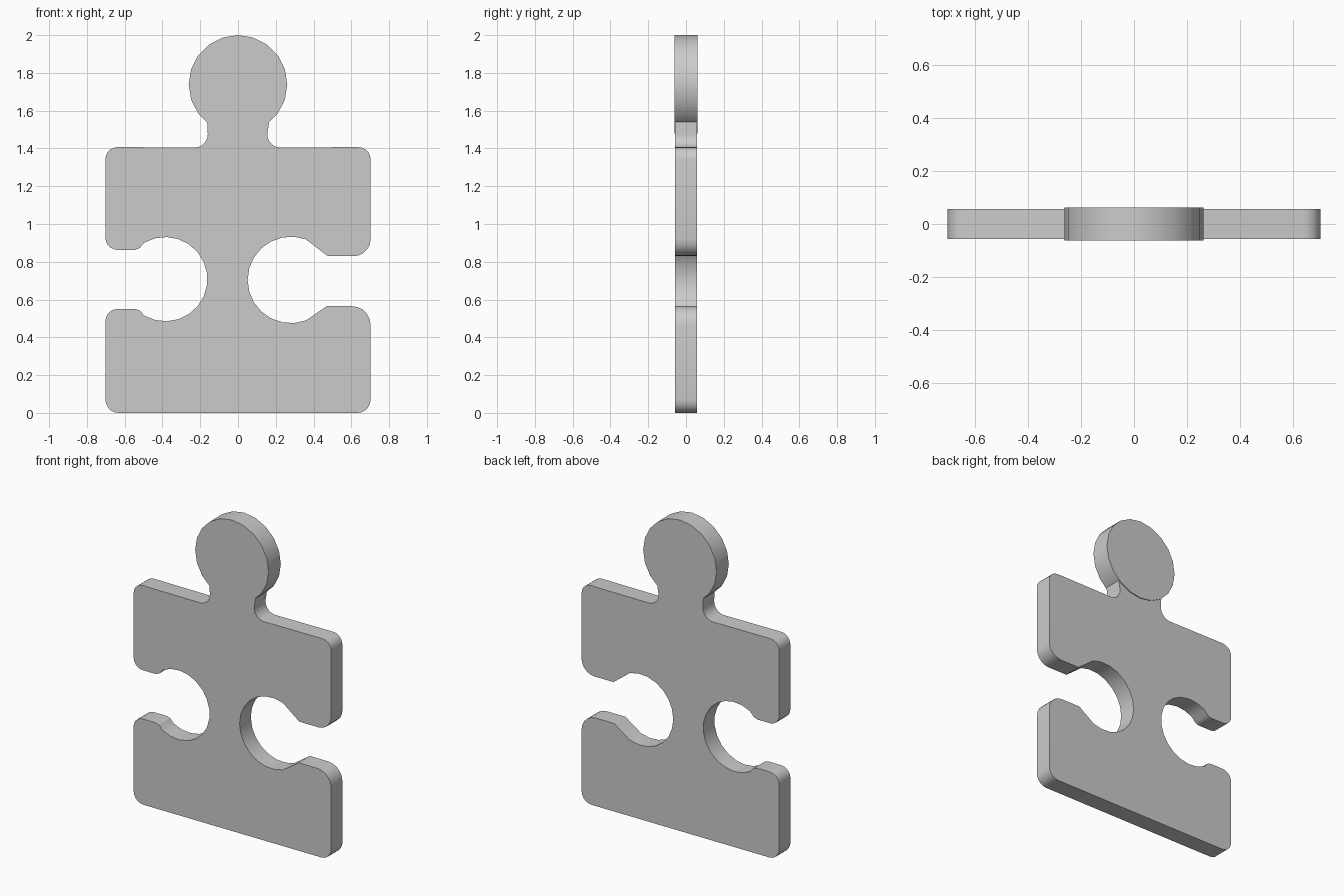
import bpy, bmesh
from math import cos, sin, radians

if "Cube" in bpy.data.objects:
    bpy.data.objects.remove(bpy.data.objects["Cube"])


def arc(cx, cz, r, a0, a1, n=5, rz=None):
    """Points of an arc in the xz plane, from angle a0 to a1 in degrees."""
    rz = rz or r
    angles = [radians(a0 + (a1 - a0) * i / n) for i in range(n + 1)]
    return [(cx + r * cos(a), cz + rz * sin(a)) for a in angles]


def plate(name, outline, y0, y1):
    """Extrude a closed xz outline from y0 to y1."""
    bm = bmesh.new()
    face = bm.faces.new([bm.verts.new((x, y0, z)) for x, z in outline])
    ext = bmesh.ops.extrude_face_region(bm, geom=[face], use_keep_orig=True)
    moved = [g for g in ext["geom"] if isinstance(g, bmesh.types.BMVert)]
    bmesh.ops.translate(bm, verts=moved, vec=(0, y1 - y0, 0))
    bmesh.ops.recalc_face_normals(bm, faces=bm.faces)
    caps = [f for f in bm.faces if len(f.verts) > 4]
    bmesh.ops.triangulate(bm, faces=caps)
    mesh = bpy.data.meshes.new(name)
    bm.to_mesh(mesh)
    bm.free()
    obj = bpy.data.objects.new(name, mesh)
    bpy.context.collection.objects.link(obj)
    bpy.context.view_layer.objects.active = obj
    obj.select_set(True)
    bpy.ops.object.shade_smooth_by_angle(angle=radians(30))
    obj.select_set(False)
    return obj


# Body outline, counter-clockwise from the lower left corner
W = 0.702
outline = arc(-W + 0.07, 0.07, 0.07, 180, 270)
outline += arc(W - 0.07, 0.07, 0.07, 270, 360)
# right slot with its round socket
outline += arc(W - 0.1, 0.465, 0.1, 0, 90)
outline += [(0.47, 0.565)]
outline += arc(0.28, 0.704, 0.229, -54, -306, 16)[1:-1]
outline += [(0.475, 0.83)]
outline += arc(W - 0.09, 0.92, 0.09, 270, 360)
# shoulders and neck, running up inside the head
outline += arc(W - 0.065, 1.342, 0.065, 0, 90)
outline += arc(0.225, 1.475, 0.07, 270, 180)
outline += [(0.165, 1.54), (0.15, 1.62), (-0.15, 1.62), (-0.163, 1.54)]
outline += arc(-0.23, 1.475, 0.07, 0, -90)
outline += arc(-W + 0.065, 1.342, 0.065, 90, 180)
# left slot with softened socket mouth
outline += arc(-W + 0.065, 0.928, 0.065, 180, 270)
outline += [(-0.545, 0.863), (-0.52, 0.873)]
outline += arc(-0.385, 0.708, 0.223, 120, -120, 15)
outline += [(-0.52, 0.542), (-0.545, 0.55)]
outline += arc(-W + 0.065, 0.485, 0.065, 90, 180)
plate("body", outline, -0.057, 0.057)

# Round head, slightly thicker than the body
plate("head", arc(0, 1.739, 0.261, 90, 432, 19), -0.062, 0.062)
